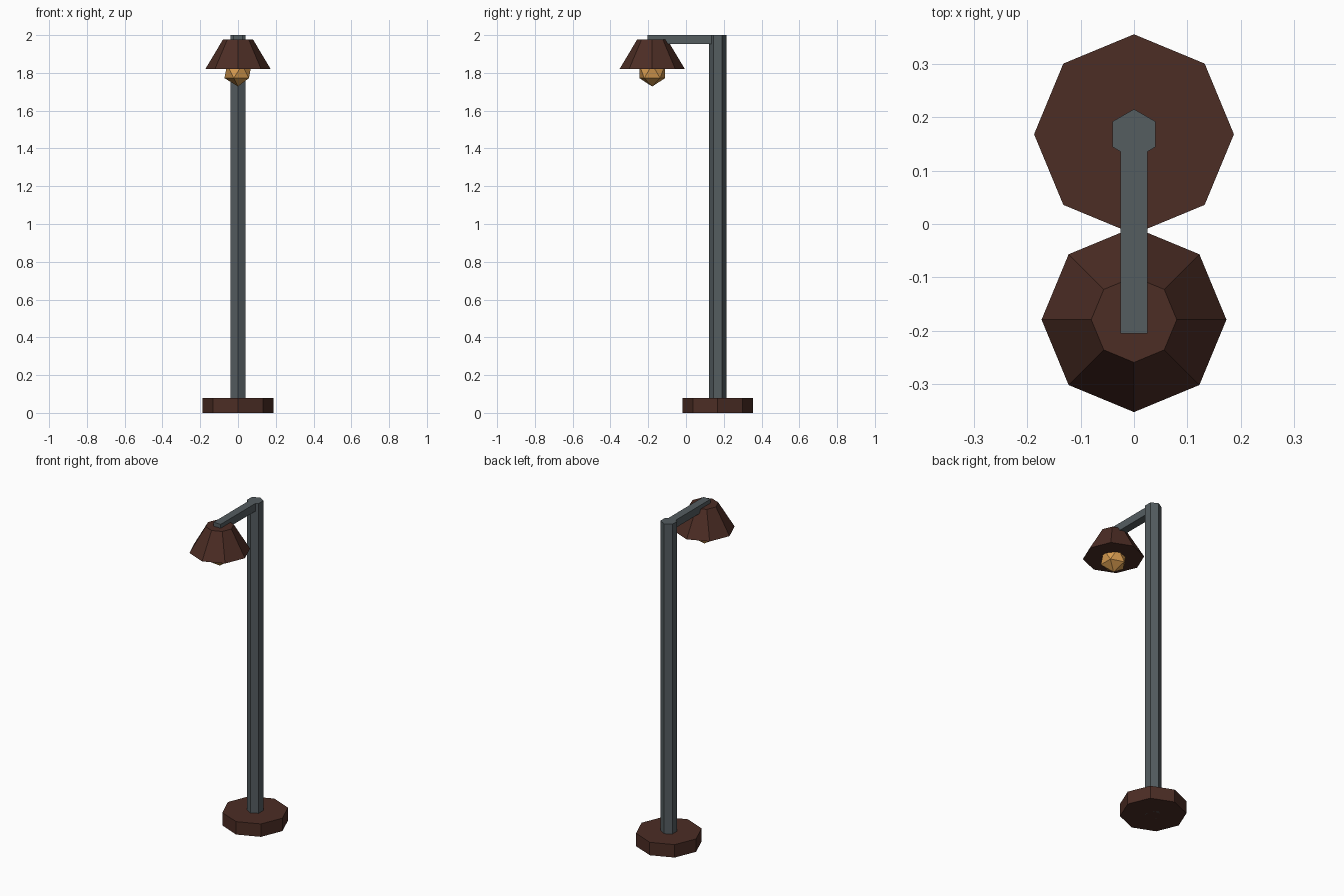
import bpy

cube = bpy.data.objects.get("Cube")
if cube:
    bpy.data.objects.remove(cube, do_unlink=True)


def material(name, rgb):
    mat = bpy.data.materials.new(name)
    mat.use_nodes = True
    mat.diffuse_color = (*rgb, 1)
    bsdf = next(n for n in mat.node_tree.nodes if n.type == "BSDF_PRINCIPLED")
    bsdf.inputs["Base Color"].default_value = (*rgb, 1)
    return mat


def finish(name, mat):
    obj = bpy.context.object
    obj.name = name
    obj.data.materials.append(mat)
    return obj


def frustum(name, mat, sides, r_low, r_top, y, z_low, z_top):
    bpy.ops.mesh.primitive_cone_add(
        vertices=sides, radius1=r_low, radius2=r_top, depth=z_top - z_low,
        location=(0, y, (z_low + z_top) / 2))
    return finish(name, mat)


brown = material("dark brown", (0.072, 0.026, 0.018))
grey = material("slate grey", (0.089, 0.109, 0.118))
amber = material("warm amber", (0.68, 0.33, 0.08))

POST_Y, LAMP_Y = 0.168, -0.179

# Foot and upright
frustum("base", brown, 8, 0.187, 0.187, POST_Y, 0, 0.08)
frustum("post", grey, 6, 0.047, 0.047, POST_Y, 0, 2)

# Horizontal arm, running from inside the post to over the shade
arm_front = -0.205
bpy.ops.mesh.primitive_cube_add(size=1, location=(0, (POST_Y + arm_front) / 2, 1.976))
arm = finish("arm", grey)
arm.scale = (0.05, POST_Y - arm_front, 0.048)

# Closed tapered shade with a faceted bulb poking out below
frustum("shade", brown, 8, 0.173, 0.08, LAMP_Y, 1.82, 1.976)
bpy.ops.mesh.primitive_ico_sphere_add(subdivisions=1, radius=0.08, location=(0, LAMP_Y, 1.808))
finish("bulb", amber)
